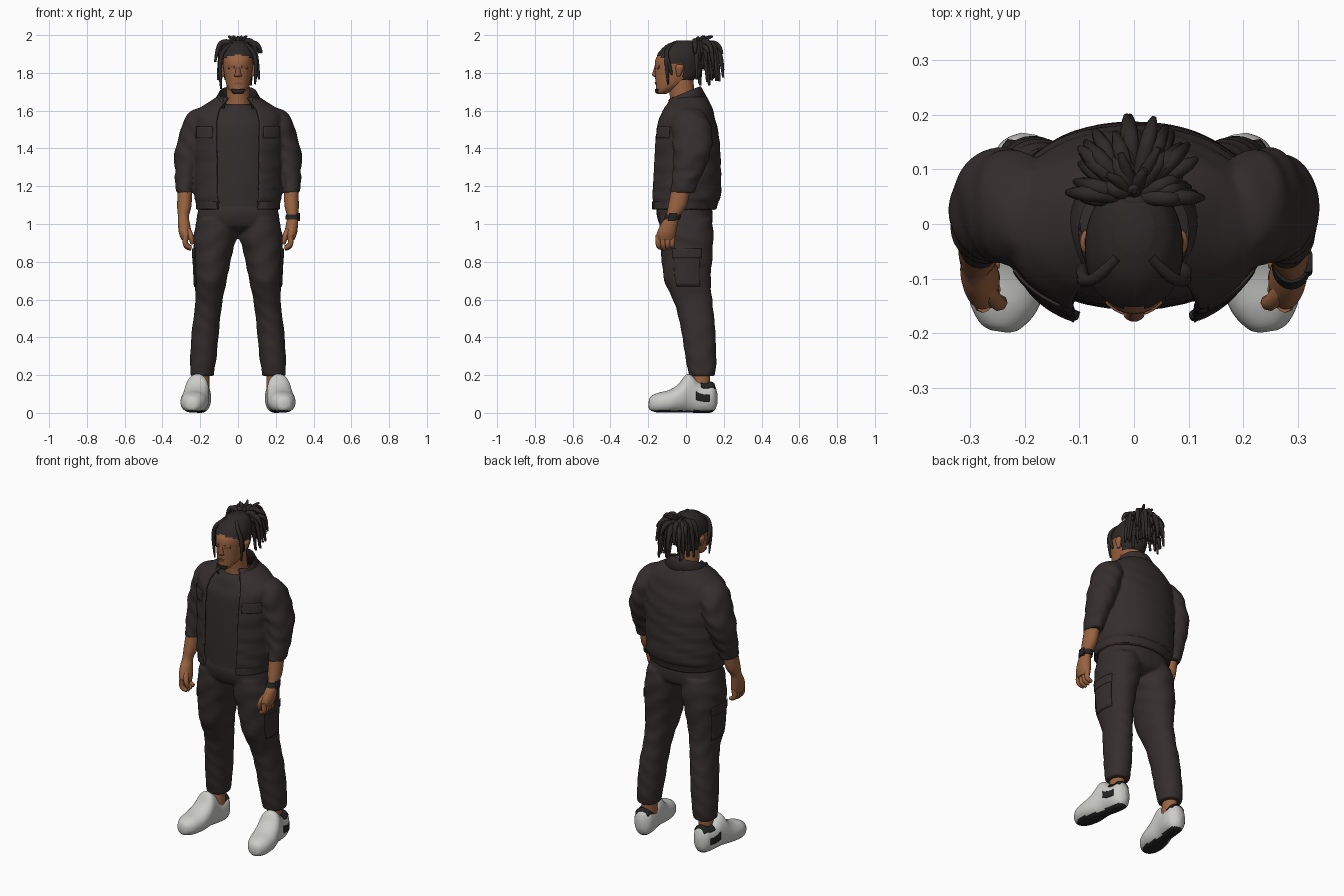
import bpy, bmesh, math, random
from mathutils import Vector, Matrix

random.seed(4)
if "Cube" in bpy.data.objects:
    bpy.data.objects.remove(bpy.data.objects["Cube"])


def material(name, rgb):
    m = bpy.data.materials.new(name)
    m.use_nodes = True
    m.diffuse_color = (*rgb, 1)
    bsdf = m.node_tree.nodes["Principled BSDF"]
    bsdf.inputs["Base Color"].default_value = (*rgb, 1)
    bsdf.inputs["Roughness"].default_value = 0.8
    return m


CLOTH = material("charcoal cloth", (0.036, 0.027, 0.027))
SHIRT = material("dark shirt", (0.034, 0.027, 0.027))
HAIR = material("dark hair", (0.027, 0.022, 0.021))
SKIN = material("brown skin", (0.32, 0.125, 0.053))
RUDDY = material("ruddy skin", (0.24, 0.085, 0.05))
SHOE = material("off white", (0.6, 0.6, 0.58))
BLACK = material("black rubber", (0.018, 0.017, 0.017))


def select(obs):
    bpy.ops.object.select_all(action='DESELECT')
    for ob in obs:
        ob.select_set(True)
    bpy.context.view_layer.objects.active = obs[0]


def smooth(ob):
    select([ob])
    bpy.ops.object.shade_smooth_by_angle(angle=math.radians(50))


def skin_rows(name, rows, mat, closed=True, thick=0):
    """Bridge rows of points into one surface."""
    bm = bmesh.new()
    vs = [[bm.verts.new(p) for p in row] for row in rows]
    n = len(rows[0])
    for a, b in zip(vs, vs[1:]):
        for i in range(n if closed else n - 1):
            j = (i + 1) % n
            bm.faces.new((a[i], a[j], b[j], b[i]))
    if closed:
        bm.faces.new(vs[0])
        bm.faces.new(vs[-1])
    bmesh.ops.recalc_face_normals(bm, faces=bm.faces)
    me = bpy.data.meshes.new(name)
    bm.to_mesh(me)
    bm.free()
    ob = bpy.data.objects.new(name, me)
    bpy.context.collection.objects.link(ob)
    me.materials.append(mat)
    smooth(ob)
    if thick:
        mod = ob.modifiers.new("thickness", 'SOLIDIFY')
        mod.thickness, mod.offset = thick, 0
    return ob


def merge(name, obs, voxel, rounds):
    """Fuse overlapping solids into one soft garment."""
    for ob in obs:
        select([ob])
        bpy.ops.object.convert(target='MESH')
    select(obs)
    bpy.ops.object.join()
    ob = obs[0]
    ob.name = name
    mod = ob.modifiers.new("fuse", 'REMESH')
    mod.mode, mod.voxel_size, mod.use_smooth_shade = 'VOXEL', voxel, True
    mod = ob.modifiers.new("soften", 'SMOOTH')
    mod.factor, mod.iterations = .5, rounds


def dense(rings, k=5):
    """Smoothly fill in between cross-sections (height, cx, cy, rx, ry)."""
    out = []
    for i in range(len(rings) - 1):
        p = [rings[max(0, min(len(rings) - 1, i + d))] for d in (-1, 0, 1, 2)]
        for s in range(k):
            t = s / k
            out.append([b + 0.5 * t * (c - a + t * (2*a - 5*b + 4*c - d + t * (3*(b - c) + d - a)))
                        for a, b, c, d in zip(*p)])
    return out + [list(rings[-1])]


def point(r, t, n=2.0, fold=0, grow=0):
    z, cx, cy, rx, ry = r
    f = 1 + fold * math.sin(z * 62 + 2.5 * math.sin(t * 2 + z * 7))
    c, s = math.cos(t), math.sin(t)
    return Vector((cx + (rx * f + grow) * math.copysign(abs(c) ** (2 / n), c),
                   cy + (ry * f + grow) * math.copysign(abs(s) ** (2 / n), s), z))


def loft(name, rings, mat, n=2.0, fold=0, gap=0, seg=32, xf=Matrix(), thick=0):
    """Closed loft, or one left open at the front by an angle gap."""
    start = -math.pi / 2 + gap
    span = 2 * math.pi - 2 * gap
    count = seg + 1 if gap else seg
    rows = [[xf @ point(r, start + span * i / seg, n, fold) for i in range(count)]
            for r in dense(rings)]
    return skin_rows(name, rows, mat, not gap, thick)


def patch(name, rings, z0, z1, a0, a1, mat, n=2.0, grow=0.004, xf=Matrix()):
    """Thin plate lying on a loft."""
    d, rows = dense(rings), []
    for j in range(9):
        z = z0 + (z1 - z0) * j / 8
        lo, hi = next((p, q) for p, q in zip(d, d[1:]) if min(p[0], q[0]) <= z <= max(p[0], q[0]))
        f = (z - lo[0]) / ((hi[0] - lo[0]) or 1)
        r = [u + (v - u) * f for u, v in zip(lo, hi)]
        rows.append([xf @ point(r, a0 + (a1 - a0) * i / 16, n, 0, grow) for i in range(17)])
    return skin_rows(name, rows, mat, False, 0.005)


def strands(name, paths, radius, mat, tip=0.35):
    """Tapered round strands along smooth paths."""
    cu = bpy.data.curves.new(name, 'CURVE')
    cu.dimensions, cu.bevel_depth, cu.bevel_resolution = '3D', radius, 2
    cu.resolution_u, cu.use_fill_caps = 5, True
    for pts in paths:
        sp = cu.splines.new('NURBS')
        sp.points.add(len(pts) - 1)
        sp.use_endpoint_u, sp.order_u = True, 3
        for i, p in enumerate(pts):
            sp.points[i].co = (*p, 1)
            sp.points[i].radius = tip if i == len(pts) - 1 else 1
    ob = bpy.data.objects.new(name, cu)
    bpy.context.collection.objects.link(ob)
    cu.materials.append(mat)
    select([ob])
    bpy.ops.object.convert(target='MESH')
    smooth(ob)


def mirrored(rings, s):
    return [(z, s * cx, cy, rx, ry) for z, cx, cy, rx, ry in rings]


# Torso: jacket open at the front over a shirt
jacket = [(1.075, 0, -.02, .211, .168), (1.12, 0, -.013, .214, .175), (1.15, 0, -.006, .225, .182),
          (1.3, 0, -.002, .228, .178), (1.45, 0, -.002, .232, .17), (1.55, 0, -.003, .23, .15),
          (1.6, 0, .003, .205, .131), (1.64, 0, .01, .148, .108), (1.67, 0, .015, .1, .088)]
coat = [loft("jacket", jacket, CLOTH, n=2.2, gap=.46, fold=.012, seg=48, thick=.018)]
patch("jacket_hem", jacket, 1.08, 1.12, -1.09, 4.23, CLOTH, 2.2, .009)
shirt = [(1.09, 0, -.01, .19, .145), (1.3, 0, 0, .205, .156), (1.5, 0, 0, .2, .144),
         (1.57, 0, 0, .17, .122), (1.615, 0, -.005, .1, .1), (1.632, 0, -.005, .07, .085)]
loft("shirt", shirt, SHIRT, n=2.3, fold=.006)

# Folded collar, low and wide at the front
rows = [[], [], []]
for i in range(33):
    t = -math.pi / 2 + .75 + (2 * math.pi - 1.5) * i / 32
    f = (1 - math.sin(t)) / 2
    top = 1.725 - .085 * f ** 1.6
    for row, rx, ry, z in zip(rows, (.095 + .015 * f, .08 + .04 * f, .106 + .05 * f),
                              (.085 + .05 * f, .074 + .065 * f, .104 + .055 * f),
                              (1.63 - .02 * f, top, top - .06)):
        row.append(Vector((rx * math.cos(t), ry * math.sin(t) + .006, z)))
skin_rows("collar", rows, CLOTH, False, .008)

# Hips
hips = [(.95, 0, .01, .05, .06), (.975, 0, .003, .16, .12), (1.005, 0, -.002, .216, .141),
        (1.06, 0, -.008, .214, .149), (1.11, 0, -.01, .2, .14)]
trousers = [loft("hips", hips, CLOTH, n=2.3)]

sleeve = [(1.615, .185, .012, .02, .03), (1.595, .192, .016, .06, .07), (1.54, .212, .026, .079, .1),
          (1.45, .239, .034, .077, .105), (1.38, .258, .032, .079, .099), (1.31, .268, .02, .068, .088),
          (1.28, .272, .012, .06, .082), (1.25, .277, .004, .06, .076), (1.22, .279, -.006, .052, .071),
          (1.195, .281, -.012, .05, .067), (1.165, .281, -.019, .045, .063)]
arm = [(1.22, .28, -.02, .038, .05), (1.1, .284, -.045, .038, .049), (1.04, .289, -.07, .029, .036),
       (1.0, .286, -.088, .032, .044), (.95, .279, -.104, .033, .051), (.915, .274, -.108, .024, .046)]
leg = [(1.03, .115, -.002, .1, .14), (.94, .12, .002, .116, .143), (.89, .127, .003, .109, .141),
       (.85, .133, .005, .104, .137), (.7, .145, .008, .085, .123), (.58, .155, .04, .071, .101),
       (.45, .171, .063, .072, .091), (.3, .183, .078, .07, .082), (.24, .188, .083, .066, .076),
       (.195, .19, .084, .061, .069)]
ankle = [(.24, .19, .085, .038, .045), (.12, .19, .075, .04, .05)]
shoe = [(-.199, 0, .045, .016, .018), (-.188, 0, .049, .038, .037), (-.15, 0, .054, .063, .052),
        (-.09, 0, .061, .074, .06), (-.04, 0, .077, .071, .075), (0, 0, .102, .065, .1),
        (.03, 0, .1, .061, .099), (.06, 0, .084, .06, .084), (.1, 0, .077, .06, .077),
        (.135, 0, .082, .053, .08), (.155, 0, .08, .037, .062), (.167, 0, .076, .014, .03)]
swap_yz = Matrix(((1, 0, 0, 0), (0, 0, 1, 0), (0, 1, 0, 0), (0, 0, 0, 1)))

for s, side in ((1, "left"), (-1, "right")):
    out = 0 if s > 0 else math.pi
    # Sleeve, forearm and hand
    coat.append(loft(side + "_sleeve", mirrored(sleeve, s), CLOTH, fold=.03))
    loft(side + "_forearm", mirrored(arm, s), SKIN, seg=24)
    strands(side + "_fingers",
            [[(s * .276, -.148 + .026 * i, .94), (s * .282, -.148 + .025 * i, .905),
              (s * .27, -.143 + .023 * i, .875 + .004 * abs(i - 1)),
              (s * .248, -.138 + .022 * i, .868 + .005 * abs(i - 1))] for i in range(4)],
            .0145, SKIN, .7)
    strands(side + "_thumb", [[(s * .28, -.1, .99), (s * .258, -.138, .96),
                               (s * .245, -.148, .92), (s * .242, -.14, .895)]], .015, SKIN, .65)
    # Chest pocket flap
    mid = -math.pi / 2 + s * .83
    patch(side + "_pocket_flap", jacket, 1.455, 1.515, mid - .28, mid + .28, CLOTH, 2.2, .01)
    # Trouser leg with cargo pocket
    trouser = mirrored(leg, s)
    trousers.append(loft(side + "_trouser_leg", trouser, CLOTH, n=2.15, fold=.02))
    patch(side + "_cargo_pocket", trouser, .67, .83, out - .5, out + .5, CLOTH, 2.15, .003)
    patch(side + "_cargo_flap", trouser, .82, .87, out - .54, out + .54, CLOTH, 2.15, .005)
    loft(side + "_ankle", mirrored(ankle, s), SKIN, seg=20)
    # Shoe turned slightly outward
    xf = Matrix.Translation((s * .217, 0, 0)) @ Matrix.Rotation(s * .15, 4, 'Z') @ swap_yz
    ob = loft(side + "_shoe", shoe, SHOE, n=2.25, xf=xf, seg=40)
    ob.data.materials.append(BLACK)
    for p in ob.data.polygons:
        p.material_index = int(p.center.z < .014)
    patch(side + "_shoe_panel", shoe, .045, .12, out - .2, out + .2, BLACK, 2.25, .002, xf)
    patch(side + "_shoe_opening", shoe, .075, .15, math.pi/2 - .9, math.pi/2 + .9, BLACK, 2.25, .002, xf)

merge("jacket", coat, .007, 3)
merge("trousers", trousers, .008, 4)

# Wristwatch on the left arm
loft("watch_strap", [(1.025, .288, -.076, .036, .044), (1.05, .288, -.066, .035, .042)], BLACK)
loft("watch_case", [(1.016, .318, -.075, .009, .02), (1.058, .318, -.068, .009, .02)], BLACK, n=4)

# Head and neck
loft("neck", [(1.58, 0, 0, .08, .085), (1.65, 0, -.015, .062, .068), (1.77, 0, -.03, .06, .068)], SKIN)
head = [(1.688, 0, -.128, .02, .022), (1.7, 0, -.12, .038, .038), (1.73, 0, -.09, .058, .069),
        (1.77, 0, -.063, .069, .1), (1.82, 0, -.052, .077, .113), (1.87, 0, -.048, .081, .114),
        (1.91, 0, -.036, .075, .1), (1.942, 0, -.022, .055, .075), (1.96, 0, -.01, .026, .036)]
loft("head", head, SKIN, n=2.1)
loft("nose", [(1.778, 0, -.16, .012, .008), (1.786, 0, -.163, .02, .015), (1.8, 0, -.164, .015, .013),
              (1.845, 0, -.153, .01, .01)], RUDDY, seg=16)
front = -math.pi / 2
patch("lips", head, 1.738, 1.752, front - .26, front + .26, RUDDY, 2.1, .002)
patch("goatee", head, 1.692, 1.714, front - .75, front + .75, HAIR, 2.1, .003)
for s, side in ((1, "left"), (-1, "right")):
    mid = front + s * .45
    patch(side + "_eyelid", head, 1.822, 1.84, mid - .22, mid + .22, RUDDY, 2.1, .001)
    loft(side + "_ear", [(1.782, s * .078, -.04, .005, .008), (1.8, s * .081, -.037, .01, .015),
                         (1.83, s * .086, -.033, .013, .022), (1.845, s * .083, -.033, .008, .014)],
         SKIN, seg=16)

# Pulled back hair, trimmed along an arched hairline
cap = [(z + max(0, z - 1.87) * .12, cx, cy + .004, rx + .009, ry + .008) for z, cx, cy, rx, ry in head]
hair = loft("hair_cap", cap, HAIR, n=2.1, seg=64)
bm = bmesh.new()
bm.from_mesh(hair.data)


def below_hairline(c):
    line = 1.895 - 3.5 * c.x ** 2 if c.y < -.09 else (1.852 if c.y < -.015 else 1.76)
    return c.z < line


bmesh.ops.delete(bm, context='FACES', geom=[
    f for f in bm.faces if below_hairline(f.calc_center_median())])
bm.to_mesh(hair.data)
bm.free()

# Ponytail of thick locks fanning out from the crown, plus loose face strands
base = Vector((0, .05, 1.93))
locks = []
for i in range(56):
    a = math.radians(-95 + 190 * ((i * .618) % 1))
    d = Vector((math.sin(a), math.cos(a), 0))
    reach = random.uniform(.06, .14) * (1 - .14 * abs(math.sin(a)))
    lift = random.uniform(0, .05)
    drop = random.choice((.03, .08, .12, .16, .2)) * random.uniform(.8, 1)
    locks.append([base, base + d * reach * .5 + Vector((0, 0, lift)),
                  base + d * reach + Vector((0, 0, lift * .6)),
                  base + d * (reach + .014) - Vector((0, 0, drop))])
for x, y in ((-.05, .09), (-.025, .13), (.02, .1), (.045, .14), (0, .06)):
    locks.append([base, base + Vector((x * .4, y * .3, .05)), Vector((x, y, 1.993))])
strands("ponytail_locks", locks, .0145, HAIR, .4)
strands("hair_tie", [[base + Vector((-.03, -.01, .01)), base + Vector((0, -.01, .045)),
                      base + Vector((.03, -.01, .01))]], .014, HAIR, 1)
loose = [[(s * .03, -.06, 1.955), (s * .065, -.1, 1.935), (s * .092, -.105, 1.89),
          (s * .097, -.1 + k, 1.81), (s * .09, -.095 + k, end)]
         for s, k, end in ((1, 0, 1.74), (-1, 0, 1.715), (1, .02, 1.79), (-1, .02, 1.77))]
strands("loose_strands", loose, .011, HAIR, .4)
